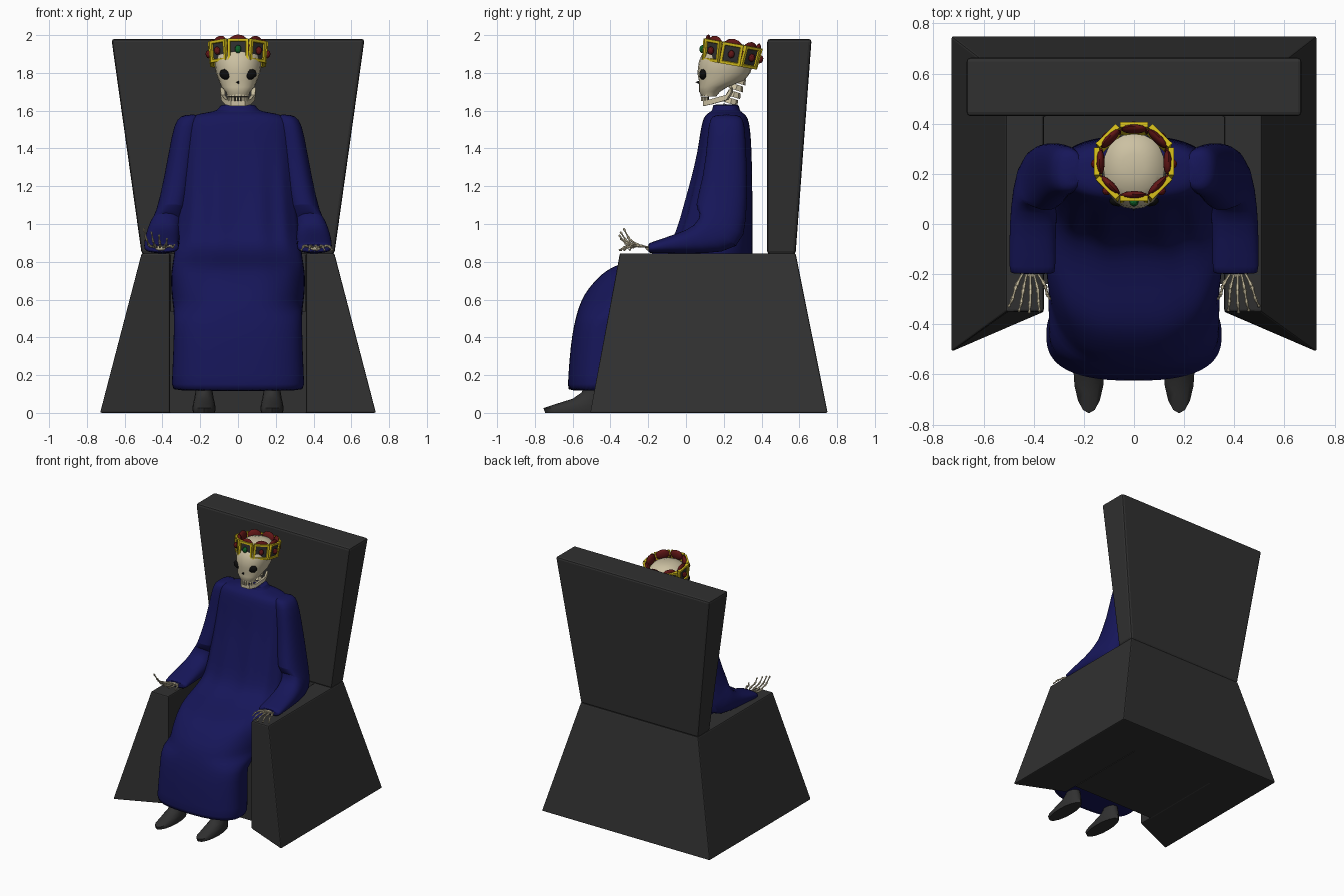
import bpy, bmesh, math
from mathutils import Vector, Matrix

if "Cube" in bpy.data.objects:
    bpy.data.objects.remove(bpy.data.objects["Cube"])

def material(name, r, g, b):
    m = bpy.data.materials.new(name)
    m.diffuse_color = (r, g, b, 1)
    m.use_nodes = True
    m.node_tree.nodes["Principled BSDF"].inputs["Base Color"].default_value = m.diffuse_color
    return m

STONE = material("dark_stone", .03, .03, .03)
BLUE = material("blue_cloth", .008, .008, .10)
BONE = material("bone", .60, .53, .36)
GOLD = material("gold", .65, .50, .01)
RED = material("red", .12, .008, .008)
GREEN = material("green", .005, .12, .02)
BLACK = material("black", .004, .004, .004)

def finish(bm, name, mats, angle=40, bevel=0, subsurf=0):
    bmesh.ops.recalc_face_normals(bm, faces=bm.faces[:])
    me = bpy.data.meshes.new(name)
    bm.to_mesh(me)
    bm.free()
    for m in mats if isinstance(mats, list) else [mats]:
        me.materials.append(m)
    if angle:
        me.shade_smooth()
        me.set_sharp_from_angle(angle=math.radians(angle))
    ob = bpy.data.objects.new(name, me)
    bpy.context.collection.objects.link(ob)
    if bevel:
        b = ob.modifiers.new("bevel", 'BEVEL')
        b.width, b.segments, b.limit_method = bevel, 2, 'ANGLE'
    if subsurf:
        s = ob.modifiers.new("subsurf", 'SUBSURF')
        s.levels = s.render_levels = subsurf
    return ob

def loft(bm, rings):
    """Bridge closed rings of points and cap both ends."""
    vs = [[bm.verts.new(p) for p in r] for r in rings]
    n = len(vs[0])
    for a, b in zip(vs, vs[1:]):
        for i in range(n):
            j = (i + 1) % n
            bm.faces.new((a[i], a[j], b[j], b[i]))
    bm.faces.new(vs[0][::-1])
    bm.faces.new(vs[-1])

def spow(v, p):
    return math.copysign(abs(v) ** (2 / p), v)

def stack(rows, x=0, n=32, p=2, fold=None):
    """Horizontal superellipse rings from rows (z, y front, y back, half width)."""
    rings = []
    for z, yf, yb, hw in rows:
        ring = []
        for i in range(n):
            a = 2 * math.pi * i / n
            y = (yf + yb) / 2 + (yb - yf) / 2 * spow(math.sin(a), p)
            if fold:
                y += fold(a, z)
            ring.append((x + hw * spow(math.cos(a), p), y, z))
        rings.append(ring)
    return rings

def blob(bm, mat, size, kind="ico"):
    m = mat @ Matrix.Diagonal((*size, 1))
    if kind == "ico":
        return bmesh.ops.create_icosphere(bm, subdivisions=2, radius=1, matrix=m)
    return bmesh.ops.create_cube(bm, size=1, matrix=m)

def bone(bm, p, q, r):
    """Six-sided bone with thick ends."""
    p, q = Vector(p), Vector(q)
    rot = (q - p).to_track_quat('Z', 'Y')
    loft(bm, [[p.lerp(q, t) + rot @ Vector((r * k * math.cos(a), r * k * math.sin(a), 0))
               for a in [i * math.pi / 3 for i in range(6)]]
              for t, k in ((0, .9), (.15, 1.2), (.35, .7), (.7, .65), (.88, 1.1), (1, .7))])

T = Matrix.Translation

# Throne: U-shaped base with arms, seat block, flaring back
bm = bmesh.new()
low = [(-.73, -.51), (-.73, .75), (.73, .75), (.73, -.51), (.36, -.35), (.36, .43), (-.36, .43), (-.36, -.35)]
top = [(-.51, -.35), (-.51, .58), (.51, .58), (.51, -.35), (.36, -.35), (.36, .43), (-.36, .43), (-.36, -.35)]
loft(bm, [[(x, y, 0) for x, y in low], [(x, y, .845) for x, y in top]])
finish(bm, "throne_base", STONE, 0, .008)
bm = bmesh.new()
blob(bm, T((0, .1, .27)), (.72, .68, .54), "cube")
finish(bm, "seat", STONE, 0)
bm = bmesh.new()
loft(bm, [[(s * w, y, z) for s, y in ((-1, .43), (1, .43), (1, yb), (-1, yb))]
          for z, w, yb in ((.84, .51, .58), (1.98, .67, .665))])
finish(bm, "throne_back", STONE, 0, .016)

# Robe: skirt, lap, torso and collar in one loft with chest folds
def fold(a, z):
    k = max(0, 1 - abs(z - 1.05) / .4)
    return .014 * k * math.cos(12 * a) * max(0, -math.sin(a))

robe = [(.115, -.625, -.27, .35), (.13, -.627, -.26, .352), (.28, -.618, -.25, .345), (.42, -.603, -.245, .34),
        (.52, -.58, -.245, .34), (.56, -.567, .25, .343), (.62, -.545, .34, .352), (.68, -.50, .35, .355),
        (.73, -.455, .35, .355), (.77, -.40, .35, .35), (.80, -.32, .352, .345), (.83, -.21, .352, .34),
        (.88, -.10, .352, .335), (.95, -.05, .352, .33), (1.1, -.01, .352, .315), (1.3, .045, .35, .30),
        (1.45, .07, .345, .29), (1.54, .085, .335, .28), (1.575, .10, .32, .25), (1.592, .125, .295, .16),
        (1.60, .14, .285, .105), (1.63, .142, .28, .095), (1.632, .15, .27, .08)]
bm = bmesh.new()
loft(bm, stack(robe, n=48, p=2.6, fold=fold))
finish(bm, "robe", BLUE, 60, subsurf=1)

# Sleeves: x, y, z, half width, half depth, tilt of the ring
sleeve = [(.24, .215, 1.58, .04, .06, 0), (.265, .215, 1.56, .06, .09, 0), (.28, .215, 1.48, .07, .10, 0),
          (.315, .21, 1.25, .075, .115, 0), (.35, .18, 1.05, .085, .145, 10), (.385, .19, .965, .09, .15, 45),
          (.40, .07, .915, .093, .075, 80), (.405, -.06, .895, .093, .05, 90), (.405, -.19, .873, .092, .028, 90),
          (.405, -.20, .873, .088, .024, 90)]
for s, side in ((-1, "right"), (1, "left")):
    bm = bmesh.new()
    rings = []
    for x, y, z, hx, hv, t in sleeve:
        t = math.radians(t)
        ring = []
        for i in range(24):
            a = math.pi * i / 12
            v = hv * spow(math.sin(a), 2.4)
            ring.append((s * (x + hx * spow(math.cos(a), 2.4)), y + v * math.cos(t), z - v * math.sin(t)))
        rings.append(ring)
    loft(bm, rings)
    finish(bm, side + "_sleeve", BLUE, 60, subsurf=1)

    # Skeleton hand: one has its fingers raised, the other lies flat
    bm = bmesh.new()
    for i in range(5):
        u = i / 4
        lift = (.035 + .07 * u if i else .02) if s < 0 else -.012
        wrist = Vector((.40 + .03 * u, -.17, .873))
        knuckle = Vector((.355 + .115 * u, -.245 - .02 * math.sin(u * 3), .885))
        reach = -.33 - .025 * math.sin(u * math.pi) if i else -.30
        tip = Vector((.335 + .165 * u, reach, .872 + lift))
        mid = knuckle.lerp(tip, .5) + Vector((0, -.012, .008 if s > 0 else -.012))
        for p, q, r in ((wrist, knuckle, .008), (knuckle, mid, .0075), (mid, tip, .006)):
            bone(bm, (s * p.x, p.y, p.z), (s * q.x, q.y, q.z), r)
    blob(bm, T((s * .41, -.19, .872)), (.03, .025, .015))
    finish(bm, side + "_hand", BONE)

    # Boot
    bm = bmesh.new()
    loft(bm, stack([(0, -.745, -.40, .058), (.025, -.755, -.40, .062), (.05, -.68, -.405, .058),
                    (.075, -.60, -.41, .052), (.11, -.55, -.42, .046), (.25, -.53, -.43, .045)], s * .18, 16))
    finish(bm, side + "_boot", STONE, 50)

# Skull
bm = bmesh.new()
loft(bm, stack([(1.675, .085, .16, .055), (1.70, .07, .18, .065), (1.725, .068, .22, .088), (1.76, .068, .31, .102),
                (1.80, .06, .34, .117), (1.86, .068, .36, .126), (1.91, .09, .36, .122), (1.94, .13, .335, .095),
                (1.957, .19, .28, .045)], n=20, p=2.2))
finish(bm, "skull", BONE, 35)
bm = bmesh.new()
for s in (-1, 1):
    blob(bm, T((s * .062, .092, 1.792)) @ Matrix.Rotation(-s * .25, 4, 'Y'), (.038, .022, .029))
bmesh.ops.create_cone(bm, segments=3, radius1=.022, radius2=.0, depth=.04, cap_ends=True,
                      matrix=T((0, .07, 1.75)) @ Matrix.Rotation(math.pi / 2, 4, 'X') @ Matrix.Rotation(math.pi / 2, 4, 'Z'))
blob(bm, T((0, .12, 1.672)), (.10, .006, .04), "cube")
finish(bm, "eye_nose_and_mouth_hollows", BLACK)

# Jaw, teeth and neck bones
bm = bmesh.new()
jaw = [(-.09, .24, 1.71), (-.085, .215, 1.67), (-.065, .13, 1.646), (-.035, .092, 1.638)]
jaw += [(-x, y, z) for x, y, z in reversed(jaw)]
loft(bm, [[(x * k, y + (1 - k) * .05, z + dz) for k, dz in ((1.05, -.014), (1.05, .014), (.8, .012), (.8, -.012))]
          for x, y, z in jaw])
for i in range(8):
    a = (i - 3.5) * .27
    for z, r in ((1.686, .062), (1.662, .06)):
        blob(bm, T((r * math.sin(a), .145 - r * math.cos(a), z)) @ Matrix.Rotation(a, 4, 'Z'),
             (.011, .01, .022), "cube")
finish(bm, "jaw_and_teeth", BONE, 35)
bm = bmesh.new()
for i in range(5):
    bmesh.ops.create_cone(bm, segments=8, radius1=.04, radius2=.033, depth=.03, cap_ends=True,
                          matrix=T((0, .225 + .014 * i, 1.615 + .036 * i)) @ Matrix.Rotation(-.3, 4, 'X'))
finish(bm, "neck_bones", BONE, 35)

# Crown: eight gold framed panels with jewels and red padding, tilted back
C = T((0, .24, 1.9)) @ Matrix.Rotation(math.radians(-10), 4, 'X')
frame, pad, jewel, green = (bmesh.new() for _ in range(4))
for k in range(8):
    M = C @ Matrix.Rotation(k * math.pi / 4, 4, 'Z') @ T((0, -.143, 0)) @ Matrix.Rotation(math.radians(6), 4, 'X')
    vs = blob(frame, M, (.112, .022, .115), "cube")["verts"]
    out = M.to_3x3() @ Vector((0, -1, 0))
    frame.normal_update()
    face = max({f for v in vs for f in v.link_faces}, key=lambda f: f.normal.dot(out))
    bmesh.ops.inset_region(frame, faces=[face], thickness=.02, depth=0)
    bmesh.ops.inset_region(frame, faces=[face], thickness=.004, depth=-.008)
    face.material_index = 1
    blob(pad, M @ T((0, .014, .04)), (.052, .016, .04))
    blob(pad, M @ T((.058, .012, 0)), (.014, .012, .05), "cube")
    blob(green if k == 0 else jewel, M @ T((0, -.013, 0)), (.018, .016, .022))
finish(frame, "crown_panels", [GOLD, STONE], 0)
finish(pad, "crown_padding", RED, 40)
finish(jewel, "red_jewels", RED, 0)
finish(green, "green_jewel", GREEN, 0)
